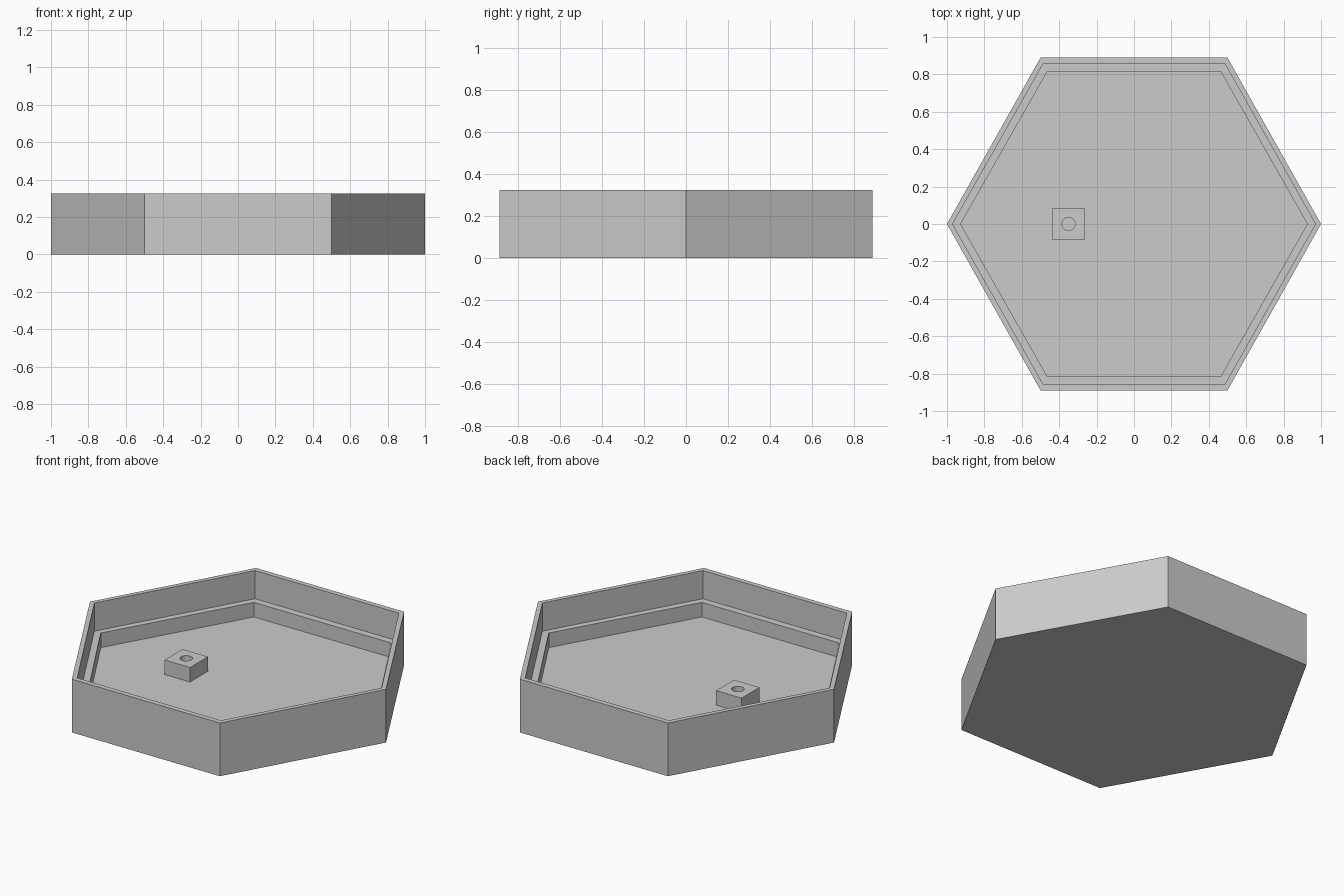
import bpy
import bmesh
from math import cos, sin, tau

cube = bpy.data.objects.get("Cube")
if cube:
    bpy.data.objects.remove(cube, do_unlink=True)

FLOOR, LEDGE, RIM = 0.064, 0.153, 0.325

grey = bpy.data.materials.new("plain grey")
grey.use_nodes = True
colour = (0.6, 0.6, 0.6, 1)
grey.diffuse_color = colour
grey.node_tree.nodes["Principled BSDF"].inputs["Base Color"].default_value = colour


def ring(bm, points, z):
    return [bm.verts.new((x, y, z)) for x, y in points]


def skin(bm, a, b):
    """Join two matching rings with quads."""
    n = len(a)
    return [bm.faces.new((a[i], a[(i + 1) % n], b[(i + 1) % n], b[i])) for i in range(n)]


def finish(bm, name):
    bmesh.ops.recalc_face_normals(bm, faces=bm.faces)
    mesh = bpy.data.meshes.new(name)
    bm.to_mesh(mesh)
    bm.free()
    mesh.materials.append(grey)
    obj = bpy.data.objects.new(name, mesh)
    bpy.context.collection.objects.link(obj)
    return obj


def hexagon(tip, side):
    half = tip / 2
    return [(tip, 0), (half, side), (-half, side), (-tip, 0), (-half, -side), (half, -side)]


# Hexagonal tray: outer wall, rim, stepped ledge and sunken floor
outer, lip, well = hexagon(1, 0.889), hexagon(0.97, 0.858), hexagon(0.927, 0.815)
bm = bmesh.new()
levels = [(outer, 0), (outer, RIM), (lip, RIM), (lip, LEDGE), (well, LEDGE), (well, FLOOR)]
rings = [ring(bm, points, z) for points, z in levels]
for a, b in zip(rings, rings[1:]):
    skin(bm, a, b)
bm.faces.new(rings[0])
bm.faces.new(rings[-1])
finish(bm, "hexagonal_tray")

# Square mounting block with a round hole down to the floor
cx, half, radius, sides = -0.35, 0.086, 0.035, 32
square = [(cx + sx * half, sy * half) for sx, sy in ((1, 1), (-1, 1), (-1, -1), (1, -1))]
circle = [(cx + radius * cos(tau * i / sides), radius * sin(tau * i / sides)) for i in range(sides)]
bm = bmesh.new()
top_square, top_circle = ring(bm, square, LEDGE), ring(bm, circle, LEDGE)
base_square, base_circle = ring(bm, square, FLOOR), ring(bm, circle, FLOOR)
skin(bm, base_square, top_square)
for face in skin(bm, top_circle, base_circle):
    face.smooth = True
for loops in ((top_square, top_circle), (base_square, base_circle)):
    edges = [bm.edges.get((r[i - 1], r[i])) for r in loops for i in range(len(r))]
    bmesh.ops.triangle_fill(bm, use_beauty=True, edges=edges)
block = finish(bm, "mounting_block")

# Keep the hole wall smooth and every corner crisp
bpy.ops.object.select_all(action="DESELECT")
block.select_set(True)
bpy.context.view_layer.objects.active = block
bpy.ops.object.shade_smooth_by_angle()
